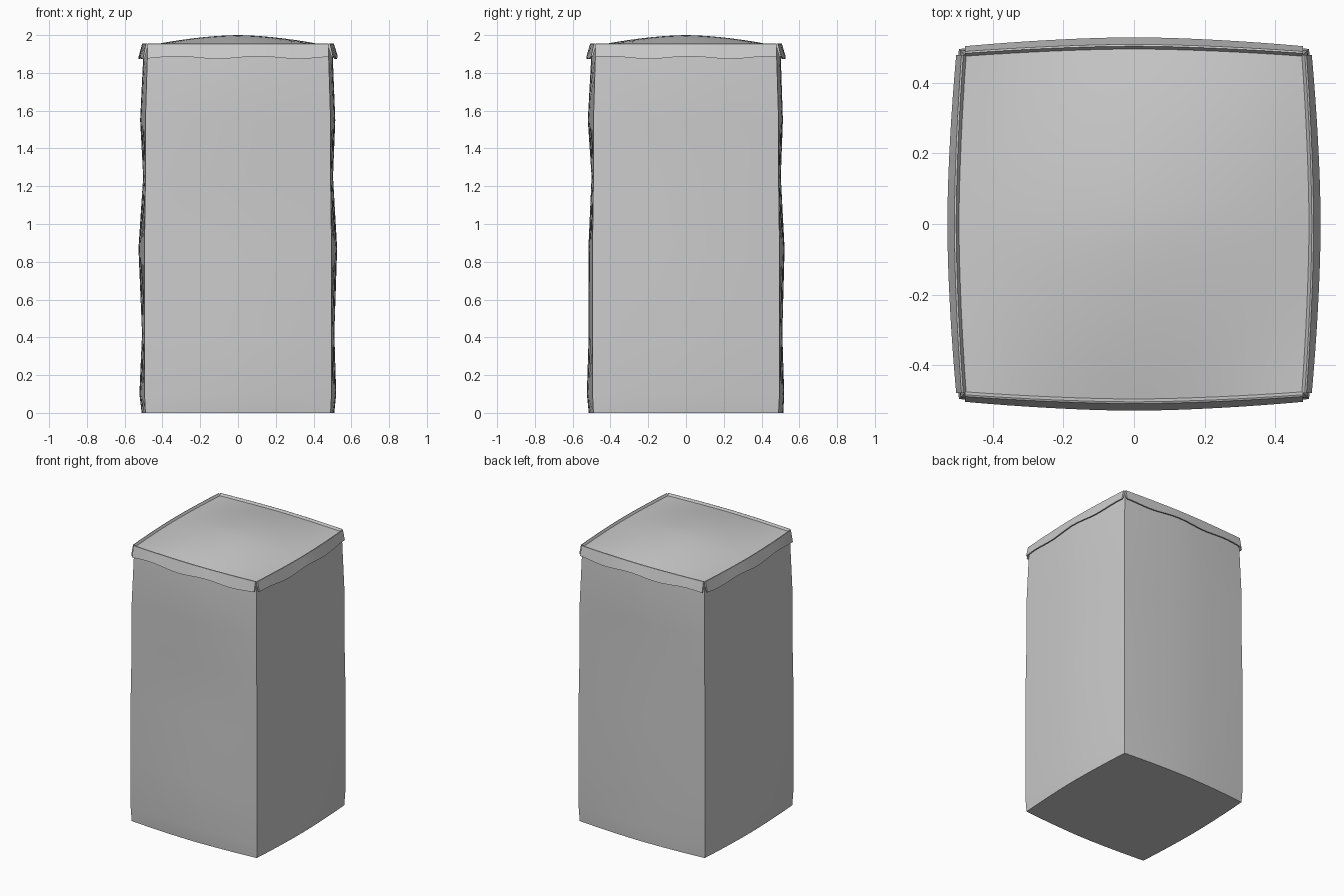
import bpy, bmesh, math

cube = bpy.data.objects.get("Cube")
if cube:
    bpy.data.objects.remove(cube)

# Single plain grey
grey = bpy.data.materials.new("plain grey")
grey.use_nodes = True
colour = (0.6, 0.6, 0.6, 1)
grey.diffuse_color = colour
grey.node_tree.nodes["Principled BSDF"].inputs["Base Color"].default_value = colour

N = 16
STEPS = [2 * i / N - 1 for i in range(N + 1)]


def bow(u):
    return 1 - abs(u) ** 1.7


def turn(x, y, side):
    # side 0 faces the front, then each quarter turn counter-clockwise
    for _ in range(side):
        x, y = -y, x
    return x, y


def finish(bm, name):
    bmesh.ops.remove_doubles(bm, verts=bm.verts, dist=0.0005)
    bmesh.ops.recalc_face_normals(bm, faces=bm.faces)
    mesh = bpy.data.meshes.new(name)
    bm.to_mesh(mesh)
    bm.free()
    mesh.materials.append(grey)
    obj = bpy.data.objects.new(name, mesh)
    bpy.context.collection.objects.link(obj)
    bpy.ops.object.select_all(action="DESELECT")
    obj.select_set(True)
    bpy.context.view_layer.objects.active = obj
    bpy.ops.object.shade_smooth_by_angle(angle=math.radians(30))
    return obj


def skin(bm, rows, closed=False):
    # quads between neighbouring rows of vertices
    count = len(rows[0])
    for a, b in zip(rows, rows[1:]):
        for i in range(count if closed else count - 1):
            j = (i + 1) % count
            bm.faces.new((a[i], a[j], b[j], b[i]))


# Body: four bulging crumpled walls that share straight corners
LEVELS = (0, 0.1, 0.42, 0.87, 1.25, 1.55, 1.88, 1.94)
CORNER = (0.49, 0.495, 0.495, 0.495, 0.49, 0.49, 0.48, 0.475)
MIDDLE = (
    (0.515, 0.525, 0.515, 0.517, 0.5, 0.52, 0.502, 0.497),  # front
    (0.51, 0.52, 0.51, 0.525, 0.503, 0.515, 0.502, 0.497),  # left
    (0.515, 0.52, 0.51, 0.522, 0.502, 0.513, 0.502, 0.497),  # back
    (0.51, 0.522, 0.508, 0.527, 0.502, 0.518, 0.502, 0.497),  # right
)
bm = bmesh.new()
base = []
for side, middle in enumerate(MIDDLE):
    rows = []
    for z, c, m in zip(LEVELS, CORNER, middle):
        rows.append([bm.verts.new((*turn(u * c, -c - (m - c) * bow(u), side), z))
                     for u in STEPS])
    skin(bm, rows)
    base += rows[0][:-1]
bm.faces.new(base)

# Domed top, welded to the wall tops
rim, swell = CORNER[-1], MIDDLE[0][-1] - CORNER[-1]
dome = [[bm.verts.new((u * (rim + swell * bow(v)), v * (rim + swell * bow(u)),
                       LEVELS[-1] + 0.06 * bow(u) * bow(v)))
         for u in STEPS] for v in STEPS]
skin(bm, dome)
finish(bm, "body")


# Flared flaps folded over each top edge, open at the corners
def flap(name, side):
    bm = bmesh.new()
    rows = []
    for u in STEPS:
        b = 0.02 * bow(u)
        hem = 1.881 + 0.007 * math.sin(7 * u + 1.3 * side)
        section = ((0.472 + b, 1.935), (0.483 + b, 1.956), (0.488 + b, 1.954),
                   (0.503 + 1.25 * b, hem), (0.494 + 1.25 * b, hem),
                   (0.479 + b, 1.935))
        rows.append([bm.verts.new((*turn(u * 0.478, -out, side), z))
                     for out, z in section])
    skin(bm, rows, closed=True)
    bm.faces.new(rows[0])
    bm.faces.new(rows[-1])
    finish(bm, name)


for side, name in enumerate(("front_flap", "left_flap", "back_flap", "right_flap")):
    flap(name, side)
